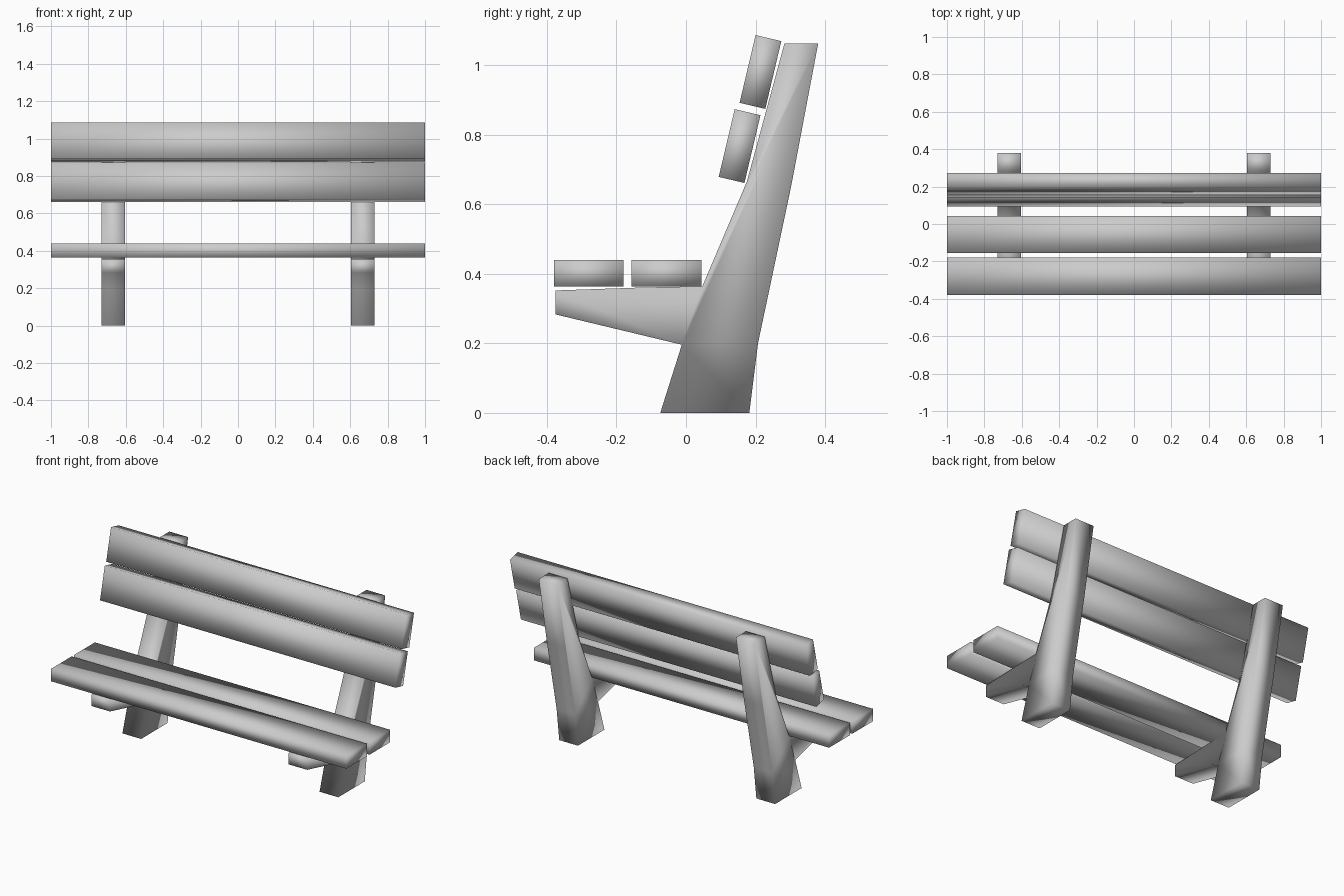
import bpy
import math

if "Cube" in bpy.data.objects:
    bpy.data.objects.remove(bpy.data.objects["Cube"])


def prism(name, profile, x0, x1):
    """Extrude a closed (y, z) profile along x."""
    n = len(profile)
    verts = [(x, y, z) for x in (x0, x1) for y, z in profile]
    faces = [tuple(reversed(range(n))), tuple(range(n, 2 * n))]
    faces += [(i, (i + 1) % n, n + (i + 1) % n, n + i) for i in range(n)]
    mesh = bpy.data.meshes.new(name)
    mesh.from_pydata(verts, [], faces)
    mesh.shade_smooth()
    obj = bpy.data.objects.new(name, mesh)
    bpy.context.collection.objects.link(obj)
    return obj


def slat(name, y, z, angle):
    """Full-width plank, 0.2 x 0.076 in section, tilted about x."""
    c, s = math.cos(math.radians(angle)), math.sin(math.radians(angle))
    corners = [(-0.1, -0.038), (0.1, -0.038), (0.1, 0.038), (-0.1, 0.038)]
    return prism(name, [(y + u * c - v * s, z + u * s + v * c) for u, v in corners], -1, 1)


# Side supports: foot, seat arm and back post in one silhouette
support = [(-0.074, 0), (0.182, 0), (0.207, 0.2), (0.302, 0.65), (0.38, 1.062),
           (0.283, 1.062), (0.175, 0.665), (0.047, 0.364), (-0.14, 0.36),
           (-0.375, 0.352), (-0.375, 0.283), (-0.012, 0.196)]
prism("left_support", support, -0.731, -0.604)
prism("right_support", support, 0.604, 0.731)

# Seat planks
slat("front_seat_slat", -0.28, 0.402, 0)
slat("rear_seat_slat", -0.056, 0.402, 0)

# Backrest planks
slat("lower_back_slat", 0.154, 0.767, 76.7)
slat("upper_back_slat", 0.214, 0.98, 76.7)
